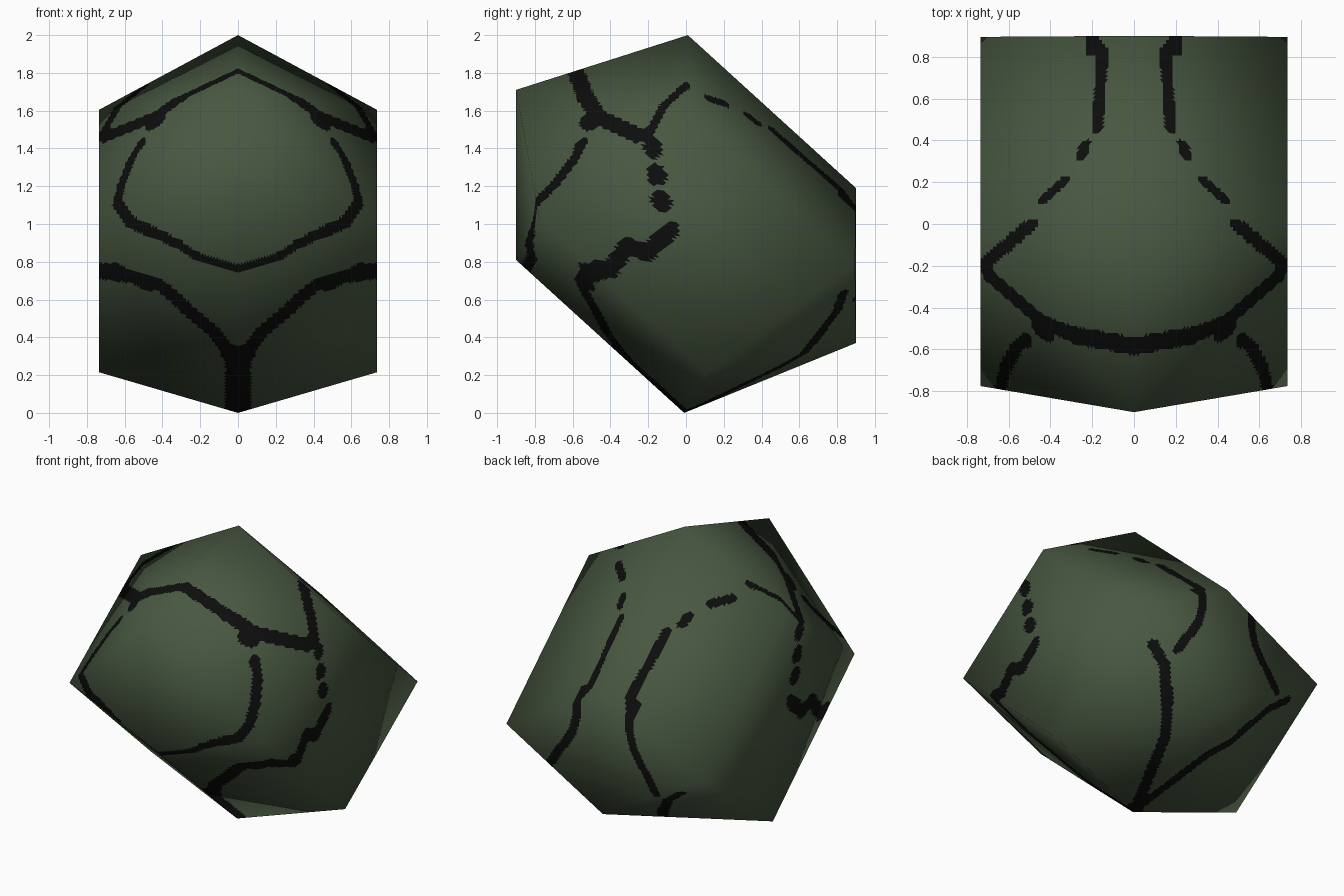
import bpy, bmesh
from mathutils import Vector
from mathutils.bvhtree import BVHTree
from mathutils.kdtree import KDTree

if "Cube" in bpy.data.objects:
    bpy.data.objects.remove(bpy.data.objects["Cube"])


def flat_colour(name, rgb):
    m = bpy.data.materials.new(name)
    m.diffuse_color = (*rgb, 1)
    m.use_nodes = True
    m.node_tree.nodes["Principled BSDF"].inputs["Base Color"].default_value = m.diffuse_color
    return m


# Coarse twelve-sided stone: a hexagon on the mirror plane plus a diamond on each side
middle = [(.01, 2), (.9, 1.19), (.9, .37), (-.01, 0), (-.9, .81), (-.9, 1.71)]
side = [(0, 1.605), (.895, .79), (.11, .215), (-.775, 1.025)]
points = [(0, y, z) for y, z in middle] + [(s * .735, y, z) for s in (-1, 1) for y, z in side]
bm = bmesh.new()
for p in points:
    bm.verts.new(p)
bmesh.ops.convex_hull(bm, input=bm.verts[:])
bmesh.ops.triangulate(bm, faces=bm.faces[:])
bmesh.ops.recalc_face_normals(bm, faces=bm.faces[:])
bm.normal_update()
bvh = BVHTree.FromBMesh(bm)

# Views used to project the dark seams: flat coordinates to ray start, and ray direction
views = {
    "front": (lambda a, b: (a, -4, b), (0, 1, 0)),
    "back": (lambda a, b: (a, 4, b), (0, -1, 0)),
    "right": (lambda a, b: (4, a, b), (-1, 0, 0)),
    "top": (lambda a, b: (a, b, 6), (0, 0, -1)),
    "bottom": (lambda a, b: (a, b, -4), (0, 0, 1)),
}

# Seams on one half: view, half width, path
seams = [
    # brow line and its joint
    ("top", .045, [(0, -.585), (.3, -.53), (.45, -.46), (.69, -.25), (.71, -.2)]),
    ("front", .05, [(.42, 1.55), (.45, 1.53)]),
    # front hexagon
    ("front", .033, [(.51, 1.43), (.56, 1.35), (.62, 1.2), (.64, 1.11), (.57, 1.01),
                     (.3, .88), (.2, .82), (0, .765)]),
    # broken line over the top to the back
    ("top", .032, [(.7, -.18), (.49, 0)]),
    ("top", .03, [(.43, .12), (.33, .21)]),
    ("top", .03, [(.25, .33), (.235, .38)]),
    ("top", .03, [(.175, .46), (.15, .82), (.2, .87)]),
    ("back", .03, [(.2, 1.15), (.2, 1.0), (.23, .87), (.4, .62)]),
    # dashes down the side
    ("right", .045, [(-.18, 1.41), (-.17, 1.39)]),
    ("right", .048, [(-.16, 1.27), (-.15, 1.25)]),
    ("right", .045, [(-.14, 1.13), (-.12, 1.11)]),
    ("right", .047, [(-.08, .97), (-.2, .85), (-.31, .88), (-.4, .76), (-.53, .76), (-.52, .68)]),
    # lower front fork
    ("front", .047, [(.73, .74), (.5, .71), (.4, .67), (.27, .55), (.12, .42), (.04, .3)]),
    ("front", .07, [(0, .31), (0, .01)]),
    # underside lines
    ("bottom", .035, [(0, .01), (.1, .3), (.17, .5), (.3, .68), (.42, .8), (.54, .83)]),
]

trees = []
for view, half, path in seams:
    start, ray = views[view]
    hits = []
    for a, b in zip(path, path[1:]):
        a, b = Vector(a), Vector(b)
        n = int((b - a).length / .008) + 2
        for i in range(n):
            hit = bvh.ray_cast(Vector(start(*a.lerp(b, i / (n - 1)))), Vector(ray))[0]
            if hit:
                hits.append(hit)
    tree = KDTree(len(hits))
    for i, h in enumerate(hits):
        tree.insert(h, i)
    tree.balance()
    trees.append((tree, half))


def is_seam(c):
    c = Vector((abs(c.x), c.y, c.z))
    return any(t.find(c)[2] < half for t, half in trees)


# Fine grid over every coarse triangle, keeping the soft coarse shading normals
N = 48
verts, normals, faces = [], [], []
for f in bm.faces:
    p, q, r = f.verts
    index = {}
    for i in range(N + 1):
        for j in range(N + 1 - i):
            u, v = i / N, j / N
            w = 1 - u - v
            index[i, j] = len(verts)
            verts.append(p.co * w + q.co * u + r.co * v)
            normals.append((p.normal * w + q.normal * u + r.normal * v).normalized())
    for i in range(N):
        for j in range(N - i):
            faces.append((index[i, j], index[i + 1, j], index[i, j + 1]))
            if i + j < N - 1:
                faces.append((index[i + 1, j], index[i + 1, j + 1], index[i, j + 1]))
bm.free()

mesh = bpy.data.meshes.new("shell")
mesh.from_pydata(verts, [], faces)
mesh.materials.append(flat_colour("dark green", (.064, .096, .052)))
mesh.materials.append(flat_colour("black", (.004, .004, .004)))
for poly in mesh.polygons:
    poly.use_smooth = True
    poly.material_index = int(is_seam(poly.center))
mesh.normals_split_custom_set_from_vertices(normals)
shell = bpy.data.objects.new("shell", mesh)
bpy.context.collection.objects.link(shell)
